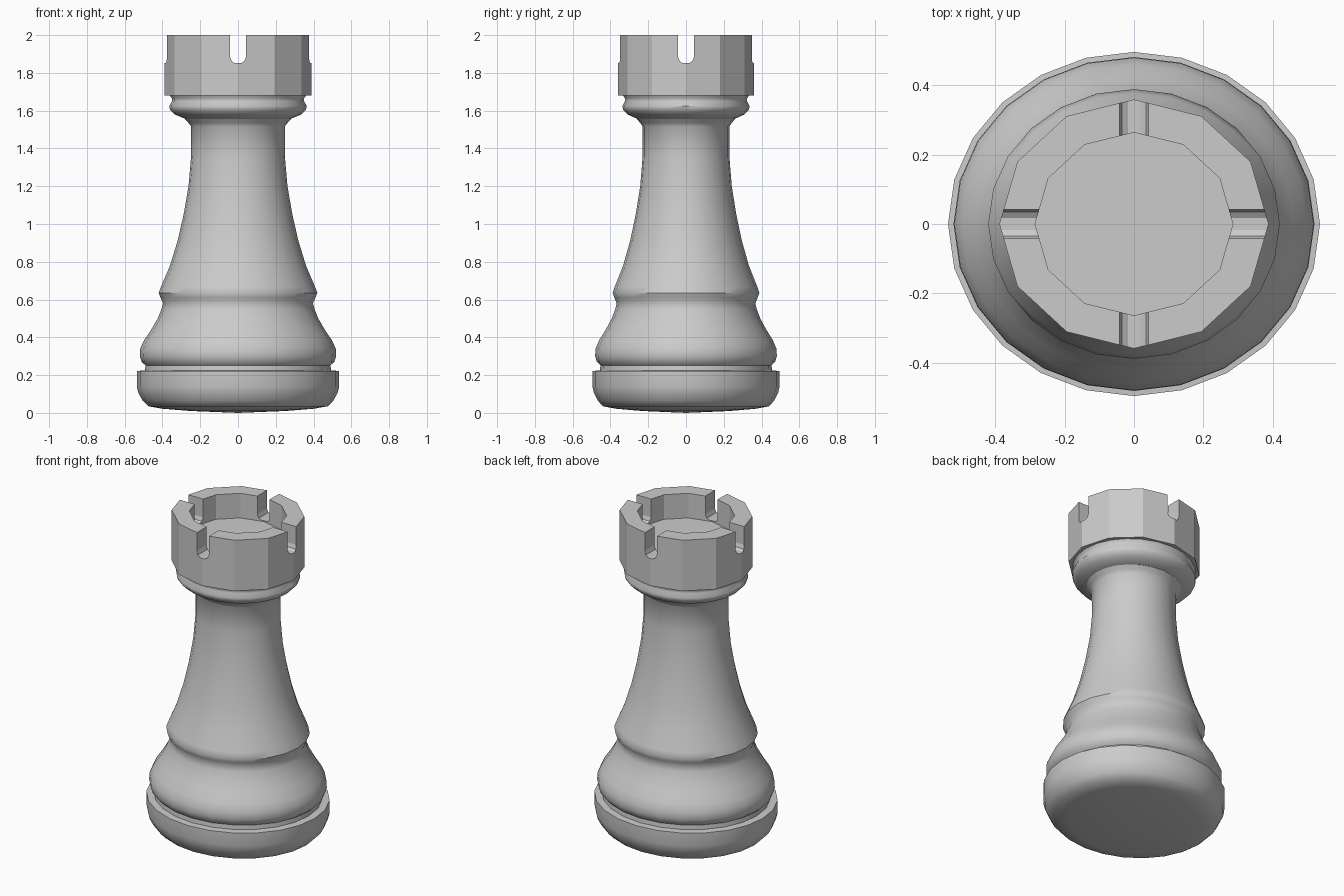
import bpy, bmesh, math

if "Cube" in bpy.data.objects:
    bpy.data.objects.remove(bpy.data.objects["Cube"])

Y_SCALE = 0.925  # the piece is slightly oval


def link(name, bm):
    bmesh.ops.recalc_face_normals(bm, faces=bm.faces)
    mesh = bpy.data.meshes.new(name)
    bm.to_mesh(mesh)
    bm.free()
    obj = bpy.data.objects.new(name, mesh)
    bpy.context.collection.objects.link(obj)
    return obj


def lathe(name, profile, sides):
    """Revolve (radius, z) points that start and end on the axis."""
    bm = bmesh.new()
    rings = []
    for r, z in profile:
        if r == 0:
            rings.append([bm.verts.new((0, 0, z))] * sides)
        else:
            angles = [2 * math.pi * i / sides for i in range(sides)]
            rings.append([bm.verts.new((r * math.cos(a), r * Y_SCALE * math.sin(a), z))
                          for a in angles])
    for low, high in zip(rings, rings[1:]):
        for i in range(sides):
            j = (i + 1) % sides
            bm.faces.new(dict.fromkeys((low[i], low[j], high[j], high[i])))
    return link(name, bm)


def smooth(obj, degrees):
    bpy.ops.object.select_all(action='DESELECT')
    obj.select_set(True)
    bpy.context.view_layer.objects.active = obj
    bpy.ops.object.shade_smooth_by_angle(angle=math.radians(degrees))


# Base with slightly domed underside and a groove above it
base = lathe("base", [
    (0, 0), (0.25, 0.01), (0.40, 0.022), (0.475, 0.035), (0.505, 0.065),
    (0.527, 0.105), (0.536, 0.14), (0.536, 0.222), (0.49, 0.225), (0, 0.225)], 24)

# Bulge, ridge and flared column
column = lathe("column", [
    (0, 0.2), (0.495, 0.2), (0.49, 0.252), (0.51, 0.27), (0.52, 0.30),
    (0.518, 0.34), (0.497, 0.385), (0.46, 0.44), (0.425, 0.50), (0.405, 0.55),
    (0.397, 0.58), (0.41, 0.61), (0.42, 0.635), (0.407, 0.67), (0.36, 0.78),
    (0.32, 0.91), (0.288, 1.05), (0.262, 1.20), (0.248, 1.36), (0.248, 1.517),
    (0.262, 1.535), (0.28, 1.555), (0, 1.56)], 24)

# Collar below the turret
collar = lathe("collar", [
    (0, 1.55), (0.275, 1.555), (0.335, 1.58), (0.36, 1.605), (0.364, 1.625),
    (0.35, 1.65), (0.35, 1.665), (0.368, 1.69), (0, 1.69)], 24)

for part in (base, column, collar):
    smooth(part, 40)

# Twelve-sided turret with a sunken floor
turret = lathe("turret", [
    (0, 1.68), (0.388, 1.68), (0.388, 2.0), (0.285, 2.0), (0.285, 1.845), (0, 1.845)], 12)

# Rounded slots cut through the rim on both axes
half = [(0.042, 2.1), (0.042, 1.885), (0.034, 1.862), (0.018, 1.852)]
outline = half + [(-w, z) for w, z in reversed(half)]
for name, along_x in (("side_slot_cutter", True), ("front_slot_cutter", False)):
    bm = bmesh.new()
    ends = [[bm.verts.new((d, w, z) if along_x else (w, d, z)) for w, z in outline]
            for d in (-0.6, 0.6)]
    bm.faces.new(ends[0])
    bm.faces.new(ends[1])
    for i in range(len(outline)):
        j = (i + 1) % len(outline)
        bm.faces.new((ends[0][i], ends[0][j], ends[1][j], ends[1][i]))
    cutter = link(name, bm)
    cutter.hide_render = True
    cutter.hide_set(True)
    mod = turret.modifiers.new(name, 'BOOLEAN')
    mod.operation = 'DIFFERENCE'
    mod.solver = 'EXACT'
    mod.object = cutter
